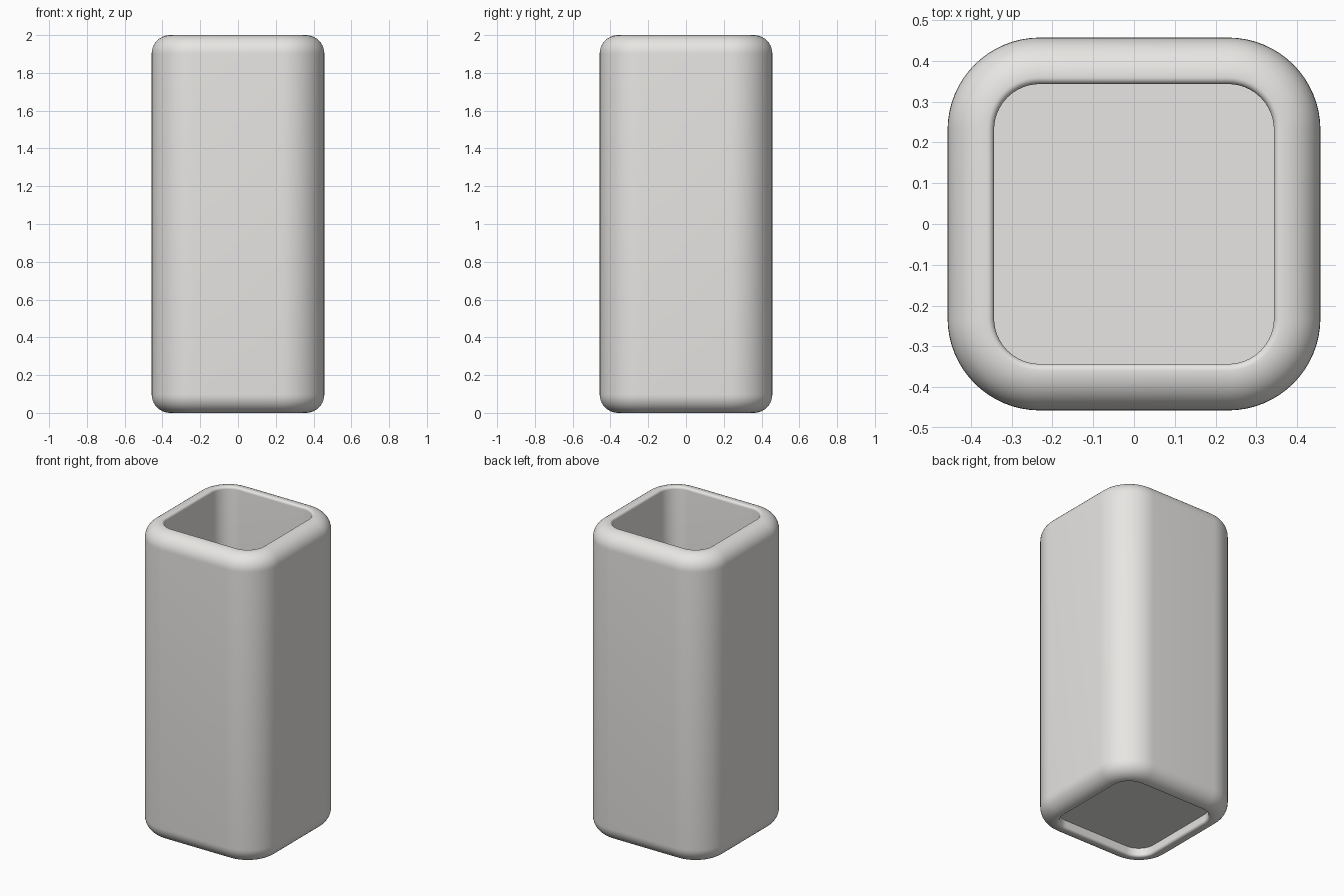
import bpy, bmesh, math

if "Cube" in bpy.data.objects:
    bpy.data.objects.remove(bpy.data.objects["Cube"])

FLAT = 0.231      # half length of the straight part of each side
OUT, INN = 0.457, 0.343
HEIGHT = 2.0
ROUND, LIP = 0.098, 0.016   # outer and inner rim rounding
SEG = 16

grey = bpy.data.materials.new("light_grey")
grey.diffuse_color = (0.8, 0.79, 0.77, 1)
grey.use_nodes = True
grey.node_tree.nodes["Principled BSDF"].inputs["Base Color"].default_value = grey.diffuse_color


def ring(bm, half, z):
    """Rounded square loop; all loops share the same corner centres."""
    r = half - FLAT
    pts = []
    for k, (sx, sy) in enumerate([(1, 1), (-1, 1), (-1, -1), (1, -1)]):
        for i in range(SEG + 1):
            a = math.pi / 2 * (k + i / SEG)
            pts.append(bm.verts.new((sx * FLAT + r * math.cos(a),
                                     sy * FLAT + r * math.sin(a), z)))
    return pts


def finish(bm, name):
    bmesh.ops.recalc_face_normals(bm, faces=bm.faces)
    me = bpy.data.meshes.new(name)
    bm.to_mesh(me)
    bm.free()
    me.materials.append(grey)
    ob = bpy.data.objects.new(name, me)
    bpy.context.collection.objects.link(ob)
    bpy.context.view_layer.objects.active = ob
    ob.select_set(True)
    bpy.ops.object.shade_smooth_by_angle(angle=math.radians(35))
    ob.select_set(False)


# wall cross-section: rounded rim on top, mirrored at the bottom
top = []
for i in range(11):
    a = math.pi / 2 * i / 10
    top.append((OUT - ROUND + ROUND * math.cos(a), HEIGHT - ROUND + ROUND * math.sin(a)))
for i in range(7):
    a = math.pi / 2 * (1 + i / 6)
    top.append((INN + LIP + LIP * math.cos(a), HEIGHT - LIP + LIP * math.sin(a)))
profile = top + [(h, HEIGHT - z) for h, z in reversed(top)]

# square tube wall
bm = bmesh.new()
rings = [ring(bm, h, z) for h, z in profile]
for a, b in zip(rings, rings[1:] + rings[:1]):
    for i in range(len(a)):
        j = (i + 1) % len(a)
        bm.faces.new((a[i], a[j], b[j], b[i]))
bmesh.ops.remove_doubles(bm, verts=bm.verts, dist=1e-5)
finish(bm, "tube_wall")

# thin floor recessed just inside the bottom rim
bm = bmesh.new()
lo, hi = ring(bm, INN + 0.004, 0.055), ring(bm, INN + 0.004, 0.065)
bm.faces.new(lo)
bm.faces.new(hi)
for i in range(len(lo)):
    j = (i + 1) % len(lo)
    bm.faces.new((lo[i], lo[j], hi[j], hi[i]))
finish(bm, "floor")
